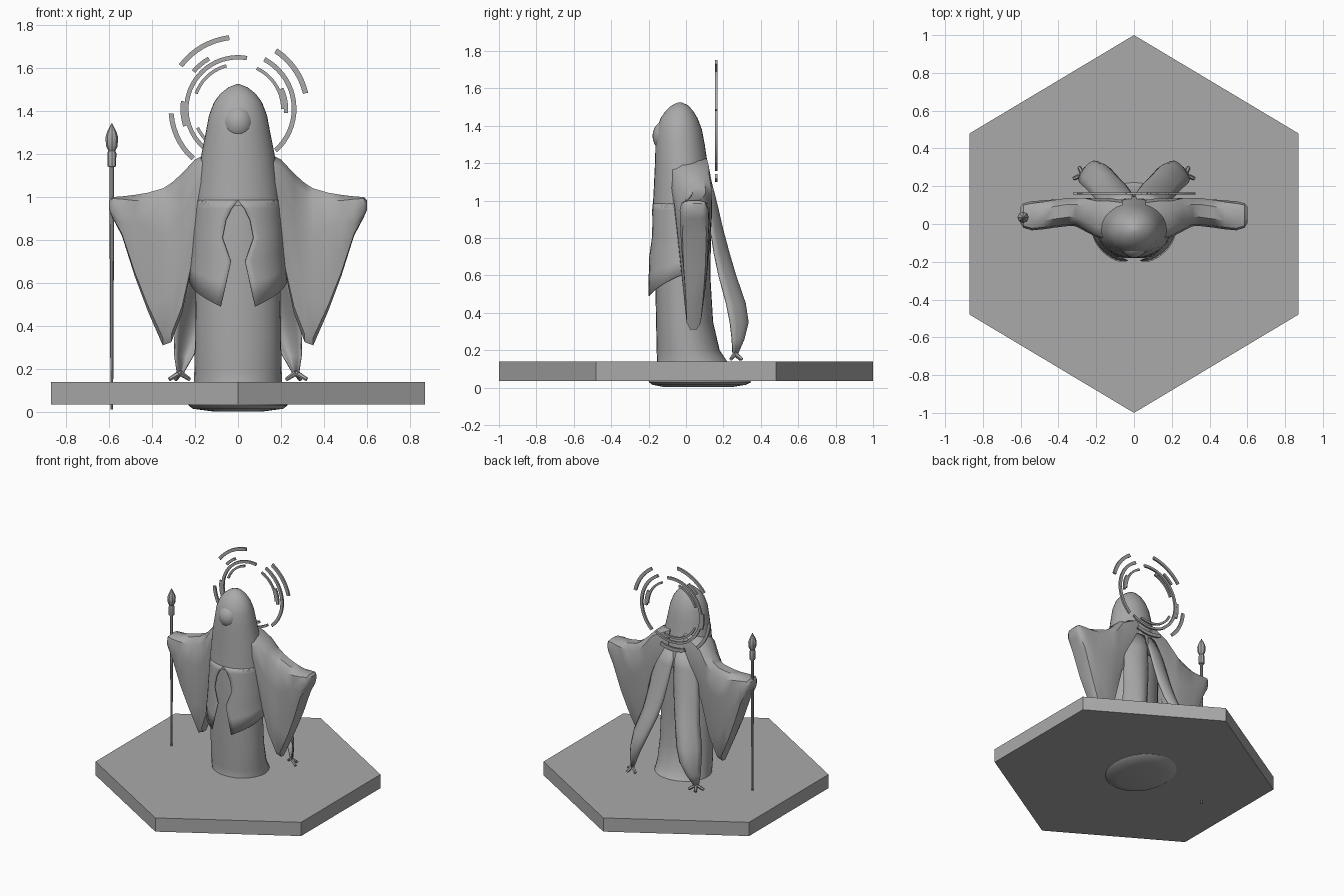
import bpy, bmesh, math
from mathutils import Vector

if "Cube" in bpy.data.objects:
    bpy.data.objects.remove(bpy.data.objects["Cube"])

grey = bpy.data.materials.new("stone grey")
grey.diffuse_color = (0.4, 0.4, 0.4, 1)
grey.use_nodes = True
grey.node_tree.nodes["Principled BSDF"].inputs["Base Color"].default_value = grey.diffuse_color


def add(name, bm, angle=40, mirror=False, thick=0):
    bmesh.ops.remove_doubles(bm, verts=bm.verts, dist=0.0005)
    bmesh.ops.recalc_face_normals(bm, faces=bm.faces)
    me = bpy.data.meshes.new(name)
    bm.to_mesh(me)
    bm.free()
    me.materials.append(grey)
    ob = bpy.data.objects.new(name, me)
    bpy.context.collection.objects.link(ob)
    if thick:
        m = ob.modifiers.new("thickness", 'SOLIDIFY')
        m.thickness, m.offset = thick, 0
    if mirror:
        m = ob.modifiers.new("mirror", 'MIRROR')
        m.use_clip = False
        m.use_mirror_merge = False
    if angle:
        bpy.ops.object.select_all(action='DESELECT')
        bpy.context.view_layer.objects.active = ob
        ob.select_set(True)
        bpy.ops.object.shade_smooth_by_angle(angle=math.radians(angle))
    return ob


def loft(bm, rows, closed=True, caps=True):
    """Skin a list of equally long point rows."""
    vs = [[bm.verts.new(p) for p in r] for r in rows]
    n = len(rows[0])
    for a, b in zip(vs, vs[1:]):
        for i in range(n if closed else n - 1):
            j = (i + 1) % n
            bm.faces.new((a[i], a[j], b[j], b[i]))
    if caps and closed:
        bm.faces.new(vs[0])
        bm.faces.new(vs[-1])


def ring(z, hw, yf, yb, n=32):
    yc, ry = (yf + yb) / 2, (yb - yf) / 2
    return [(hw * math.cos(t), yc + ry * math.sin(t), z)
            for t in (2 * math.pi * i / n for i in range(n))]


def tube(bm, a, b, r1, r2, n=8):
    a, b = Vector(a), Vector(b)
    q = (b - a).to_track_quat('Z', 'Y')
    loft(bm, [[p + q @ Vector((r * math.cos(t), r * math.sin(t), 0))
               for t in (2 * math.pi * i / n for i in range(n))]
              for p, r in ((a, r1), (b, r2))])


# Hexagonal base
bm = bmesh.new()
hexa = [(0, 1), (.87, .48), (.87, -.48), (0, -1), (-.87, -.48), (-.87, .48)]
loft(bm, [[(x, y, z) for x, y in hexa] for z in (.035, .14)])
add("hexagonal_base", bm, 0)

# Inner robe, flaring out under the base
bm = bmesh.new()
loft(bm, [ring(*r) for r in [
    (.003, .12, -.12, .25), (.015, .21, -.18, .32), (.03, .23, -.2, .35),
    (.14, .205, -.155, .22), (.2, .203, -.157, .18), (.35, .2, -.16, .145),
    (.6, .197, -.165, .13), (.85, .195, -.167, .135), (1.02, .18, -.16, .13)]])
add("inner_robe", bm, 50)

# Hood and upper cape
bm = bmesh.new()
loft(bm, [ring(*r) for r in [
    (.96, .2, -.178, .15), (1.05, .19, -.173, .145), (1.2, .17, -.166, .115),
    (1.3, .15, -.163, .1), (1.38, .135, -.156, .085), (1.44, .112, -.136, .062),
    (1.48, .083, -.108, .038), (1.51, .045, -.075, .01), (1.525, .008, -.04, -.025)]])
add("hood", bm, 50)

# Smooth face inside the hood
bm = bmesh.new()
bmesh.ops.create_uvsphere(bm, u_segments=24, v_segments=14, radius=1)
for v in bm.verts:
    v.co = (v.co.x * .075, v.co.y * .078 - .101, v.co.z * .085 + 1.345)
add("face", bm, 60)

# Front cloak flaps around a kite-shaped opening
bm = bmesh.new()
rows = []
for xi, zi, zo, rx, ry in [
        (0, .985, .985, .199, .176), (.03, .945, .95, .201, .18), (.055, .895, .91, .203, .184),
        (.072, .81, .85, .207, .19), (.033, .70, .74, .213, .196),
        (.055, .60, .67, .219, .203), (.08, .49, .60, .226, .211)]:
    a0, a1 = math.asin(xi / rx), math.radians(105)
    row = []
    for i in range(13):
        f = i / 12
        a = a0 + (a1 - a0) * f
        row.append((rx * math.sin(a), -ry * math.cos(a), zi + (zo - zi) * min(1, f * 1.4)))
    rows.append(row)
loft(bm, rows, closed=False)
add("cloak_front_flaps", bm, 50, True, .006)

# Wide hanging sleeves, lofted outward from the shoulder
bm = bmesh.new()
half = [(0, -.4), (.07, -.85), (.3, -1), (.7, -1), (.95, -.85), (1, -.4)]
section = half + [(f, -s) for f, s in reversed(half)]
rows = []
for x, zt, zb, yt, ht, yb, hb in [
        (.06, 1.24, .95, .02, .11, .02, .1),
        (.13, 1.21, .85, .02, .12, .03, .1),
        (.2, 1.175, .74, .03, .11, .04, .08),
        (.26, 1.11, .46, .055, .1, .04, .06),
        (.31, 1.065, .325, .07, .085, .04, .045),
        (.35, 1.04, .31, .07, .085, .04, .042),
        (.42, 1.02, .47, .06, .083, .045, .055),
        (.48, 1.01, .63, .05, .08, .045, .068),
        (.54, 1.003, .82, .043, .078, .045, .075),
        (.585, 1.0, .905, .045, .065, .045, .065),
        (.6, .985, .94, .047, .045, .047, .045)]:
    rows.append([(x, yt + (yb - yt) * f + s * (ht + (hb - ht) * f), zt + (zb - zt) * f)
                 for f, s in section])
loft(bm, rows)
add("sleeves", bm, 40, True)

# Two leaf-shaped cloak tails at the back
bm = bmesh.new()
rows = []
for z, xi, xo, yi, ym, yo in [
        (1.1, 0, .13, .125, .13, .09), (.98, .008, .17, .155, .16, .11),
        (.85, .025, .2, .18, .19, .13), (.72, .045, .22, .205, .225, .15),
        (.6, .075, .24, .235, .26, .175), (.45, .125, .285, .29, .31, .215),
        (.35, .165, .293, .31, .325, .235), (.26, .21, .293, .295, .305, .245),
        (.17, .262, .28, .26, .27, .25)]:
    row = []
    for i in range(9):
        f = i / 8
        y = yi * (1 - f) + yo * f + (ym - (yi + yo) / 2) * 4 * f * (1 - f)
        row.append((xi + (xo - xi) * f, y, z))
    rows.append(row)
loft(bm, rows, closed=False)
add("cloak_tails", bm, 50, True, .008)

# Forked tassels at the tail tips
bm = bmesh.new()
for end in ((.225, .29, .152), (.32, .24, .152), (.29, .3, .15)):
    tube(bm, (.27, .262, .182), end, .013, .009, 6)
add("tail_tassels", bm, 30, True)

# Broken halo rings behind the head
bm = bmesh.new()
for r0, r1, d0, d1 in [
        (.31, .335, 13, 57), (.322, .345, 97, 143), (.3, .323, 184, 228),
        (.25, .272, -48, 62), (.23, .25, 80, 235), (.25, .268, 172, 198),
        (.26, .28, 120, 140), (.2, .215, 105, 160), (.2, .215, 0, 65),
        (.215, .233, -5, 25), (.235, .252, 235, 305), (.285, .31, 250, 290),
        (.2, .215, 205, 290)]:
    n = max(4, round((d1 - d0) / 6))
    rows = []
    for i in range(n + 1):
        t = math.radians(d0 + (d1 - d0) * i / n)
        rows.append([(r * math.cos(t), y, 1.41 + r * math.sin(t))
                     for r, y in ((r0, .155), (r1, .155), (r1, .168), (r0, .168))])
    loft(bm, rows)
add("halo_arcs", bm, 30)

# Staff with a pointed head
bm = bmesh.new()
sx, sy = -.587, .035
loft(bm, [[(sx + r * math.cos(i * math.pi / 4), sy + r * math.sin(i * math.pi / 4), z)
           for i in range(8)]
          for z, r in [(.012, .006), (.4, .008), (.8, .01), (1.14, .011), (1.142, .02),
                       (1.205, .021), (1.215, .016), (1.235, .026), (1.275, .03),
                       (1.3, .023), (1.342, .002)]])
add("staff", bm, 35)
